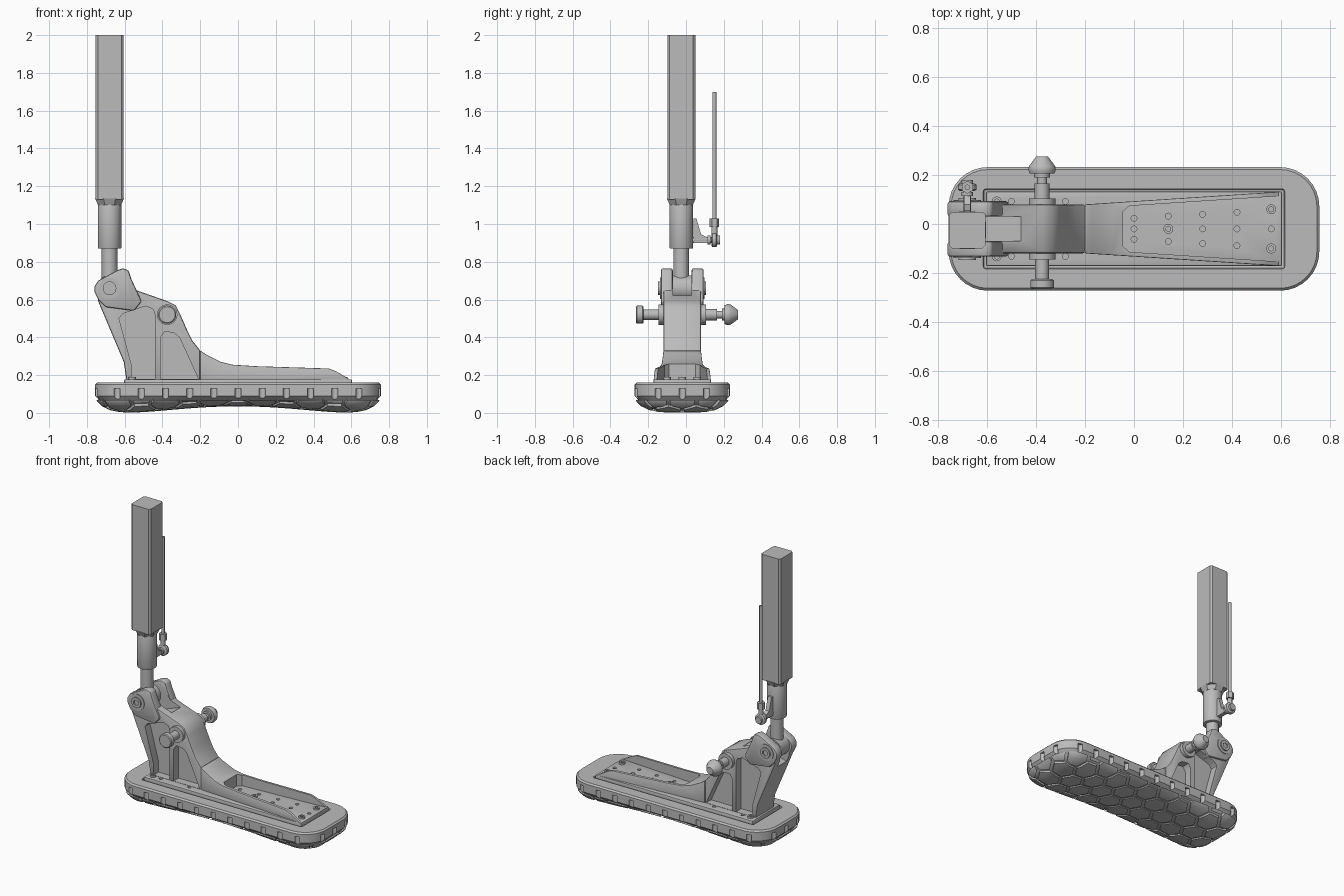
import bpy, bmesh, math
from mathutils import Vector, Matrix

if "Cube" in bpy.data.objects:
    bpy.data.objects.remove(bpy.data.objects["Cube"], do_unlink=True)

MID = -0.02          # centre plane of the foot along y
UNIT = 0.01          # profiles are written in hundredths
LEG_X = -0.68
PIVOT_X, PIVOT_Z = -0.375, 0.52

grey = bpy.data.materials.new("machined grey")
grey.use_nodes = True
grey.diffuse_color = (0.5, 0.5, 0.5, 1)
grey.node_tree.nodes["Principled BSDF"].inputs["Base Color"].default_value = grey.diffuse_color


def finish(name, bm):
    """Turn a bmesh into a linked, smooth-by-angle object."""
    bmesh.ops.recalc_face_normals(bm, faces=bm.faces)
    mesh = bpy.data.meshes.new(name)
    bm.to_mesh(mesh)
    bm.free()
    mesh.materials.append(grey)
    ob = bpy.data.objects.new(name, mesh)
    bpy.context.collection.objects.link(ob)
    return ob


def apply(ob, modifier):
    bpy.context.view_layer.objects.active = ob
    bpy.ops.object.modifier_apply(modifier=modifier.name)


def bevel(ob, width, segments=2):
    mod = ob.modifiers.new("edge rounding", "BEVEL")
    mod.width, mod.segments, mod.limit_method = width, segments, "ANGLE"
    mod.angle_limit = math.radians(40)
    apply(ob, mod)
    return ob


def boolean(ob, cutter, operation="DIFFERENCE"):
    mod = ob.modifiers.new("cut", "BOOLEAN")
    mod.object, mod.operation, mod.solver = cutter, operation, "EXACT"
    apply(ob, mod)
    bpy.data.objects.remove(cutter, do_unlink=True)


def add_prism(bm, points, low, high, place):
    """Extrude an outline from low to high; place maps (u, v, depth) to 3D."""
    a, b = [[bm.verts.new(place(u, v, d)) for u, v in points] for d in (low, high)]
    bm.faces.new(a)
    bm.faces.new(b)
    for i in range(len(a)):
        j = (i + 1) % len(a)
        bm.faces.new((a[i], a[j], b[j], b[i]))


def side_prism(name, points, low, high):
    """Side outline in hundredths (x, z), extruded along y about the centre."""
    bm = bmesh.new()
    add_prism(bm, points, low, high, lambda u, v, d: (u * UNIT, MID + d, v * UNIT))
    return finish(name, bm)


def plan_prism(name, points, low, high):
    """Plan outline in metres, extruded along z."""
    bm = bmesh.new()
    add_prism(bm, points, low, high, lambda u, v, d: (u, MID + v, d))
    return finish(name, bm)


def add_rod(bm, radius, start, end, sides=24, radius_end=None, spin=0.0):
    start, end = Vector(start), Vector(end)
    axis = end - start
    turn = axis.to_track_quat("Z", "Y").to_matrix().to_4x4() @ Matrix.Rotation(spin, 4, "Z")
    bmesh.ops.create_cone(bm, cap_ends=True, segments=sides, radius1=radius,
                          radius2=radius if radius_end is None else radius_end,
                          depth=axis.length, matrix=Matrix.Translation((start + end) / 2) @ turn)


def rod(name, *args, **kw):
    bm = bmesh.new()
    add_rod(bm, *args, **kw)
    return finish(name, bm)


def stepped_pin(name, x, z, steps, sides=24):
    """Turned part along y: steps are (y from centre, radius) in hundredths."""
    bm = bmesh.new()
    steps = [(steps[0][0], 0)] + steps + [(steps[-1][0], 0)]
    verts = [bm.verts.new((x + r * UNIT, MID + y * UNIT, z)) for y, r in steps]
    edges = [bm.edges.new(pair) for pair in zip(verts, verts[1:])]
    bmesh.ops.spin(bm, geom=verts + edges, cent=(x, 0, z), axis=(0, 1, 0),
                   angle=math.tau, steps=sides)
    bmesh.ops.remove_doubles(bm, verts=bm.verts, dist=0.0001)
    return finish(name, bm)


# Sole: rounded-rectangle rings, arched underneath
HALF_X, HALF_Y, CORNER = 0.756, 0.252, 0.16
PROFILE = [(1, 16), (0, 15), (0, 9), (1, 6), (3.5, 3.5), (8, 1.4), (13, 0.4), (20, 0)]


def sole(name, inset):
    bm = bmesh.new()
    rings = []
    for d, z in PROFILE:
        d, z = d * UNIT, z * UNIT
        if z < 0.08:
            d, z = d + inset, z + inset
        r = max(CORNER - d, 0.02)
        cx, cy = HALF_X - d - r, HALF_Y - d - r
        arc = [(cx + r * math.cos(t), cy + r * math.sin(t))
               for t in (math.pi / 2 * i / 8 for i in range(9))]
        half = arc + [(cx * (1 - i / 8), cy + r) for i in range(1, 16)]
        half += [(-x, y) for x, y in reversed(arc)]
        ring = []
        for side, pts in ((1, half), (-1, half[::-1])):
            for x, y in pts:
                arch = 0.035 * max(0, 1 - (x / 0.62) ** 2) ** 2 * max(0, 1 - z / 0.09)
                ring.append(bm.verts.new((x, MID + side * y, z + arch)))
        rings.append(ring)
    n = len(rings[0])
    for a, b in zip(rings, rings[1:]):
        for i in range(n):
            bm.faces.new((a[i], a[(i + 1) % n], b[(i + 1) % n], b[i]))
    for ring in (rings[0], rings[-1]):
        for i in range(n // 2 - 1):
            bm.faces.new((ring[i], ring[i + 1], ring[n - 2 - i], ring[n - 1 - i]))
    return finish(name, bm)


rubber_sole = sole("rubber_sole", 0.009)
PITCH = 0.128

# Side slots around the rim
bm = bmesh.new()
reach = lambda v, flat: math.sqrt(CORNER ** 2 - max(0, abs(v) - flat) ** 2)
spots = []
for side in (-1, 1):
    for i in range(-5, 6):
        x = i * PITCH
        spots.append((x, side * (HALF_Y - CORNER + reach(x, HALF_X - CORNER))))
    for y in (-PITCH, 0, PITCH):
        spots.append((side * (HALF_X - CORNER + reach(y, HALF_Y - CORNER)), y))
for x, y in spots:
    add_rod(bm, 0.017, (x, MID + y, 0.03), (x, MID + y, 0.13), sides=12)
boolean(rubber_sole, finish("slot_cutter", bm))

# Recess for the base plate
rect = lambda x, y: [(-x, -y), (x, -y), (x, y), (-x, y)]
boolean(rubber_sole, bevel(plan_prism("recess_cutter", rect(0.615, 0.163), 0.145, 0.3), 0.01))

# Hexagonal tread pads following the underside
bm = bmesh.new()
side_len = PITCH / 1.5
row = side_len * math.sqrt(3)
for i in range(-6, 7):
    for j in range(-3, 3):
        x, y = i * PITCH, MID + (j + (i % 2) / 2) * row
        add_rod(bm, side_len - 0.011, (x, y, -0.05), (x, y, 0.068), sides=6, spin=math.pi / 2)
bmesh.ops.rotate(bm, verts=bm.verts, cent=(0, 0, 0), matrix=Matrix.Identity(3))
tread_pads = finish("tread_pads", bm)
boolean(tread_pads, sole("tread_shape", 0), "INTERSECT")

# Base plate with drilled holes and corner screws
base_plate = bevel(plan_prism("base_plate", rect(0.603, 0.152), 0.14, 0.178), 0.006)
bm = bmesh.new()
holes = [(-0.5, 0.112), (-0.28, 0.112), (0, 0.043), (0.14, 0.052), (0.28, 0.06), (0.42, 0.068)]
holes += [(x, -y) for x, y in holes] + [(x, 0) for x in (0, 0.28, 0.42, 0.56)]
for x, y in holes:
    add_rod(bm, 0.012, (x, MID + y, 0.16), (x, MID + y, 0.2), sides=12)
boolean(base_plate, finish("hole_cutter", bm))
for k, (x, y) in enumerate([(-0.56, 0.112), (-0.56, -0.112), (0.56, 0.08), (0.56, -0.08), (0.14, 0)]):
    screw = rod(f"plate_screw_{k}", 0.02, (x, MID + y, 0.17), (x, MID + y, 0.19))
    boolean(screw, rod("socket", 0.011, (x, MID + y, 0.18), (x, MID + y, 0.2), sides=6))

# Ankle block with side pockets and a clevis slot
ankle = side_prism("ankle_block", [
    (-59, 17), (-60.5, 27), (-74, 59), (-75, 66), (-62, 75), (-58, 71), (-54, 65), (-37, 59),
    (-33, 57), (-30.5, 52), (-27, 44), (-24, 38), (-20, 33), (-20, 17)], -0.1, 0.1)
bevel(ankle, 0.01)
pockets = [[(-56.5, 18), (-56.5, 26), (-63, 50), (-61, 52.5), (-49, 56.5), (-45, 55), (-44, 52), (-44, 18)],
           [(-41, 18), (-41, 40), (-39, 43), (-34, 42.5), (-31, 40), (-21, 18)]]
for side in (-1, 1):
    for outline in pockets:
        low, high = sorted((side * 0.045, side * 0.2))
        boolean(ankle, side_prism("pocket_cutter", outline, low, high))
slot = [(-90, 50), (-68, 56), (-60, 57), (-46, 62), (-46, 90), (-90, 90)]
boolean(ankle, side_prism("slot_cutter", slot, -0.05, 0.05))

# Clevis ears, washers and ankle bolt
ear_outline = [(-70, 56), (-74, 60), (-76, 64), (-76, 67), (-74, 70), (-64, 75.5), (-61, 76.5),
               (-58, 75.5), (-56.5, 71), (-51, 59), (-55, 54)]
for label, side in (("left", 1), ("right", -1)):
    low, high = sorted((side * 0.05, side * 0.113))
    bevel(side_prism(f"{label}_clevis_ear", ear_outline, low, high), 0.01)
    at = lambda y: (LEG_X, MID + side * y, 0.66)
    rod(f"{label}_ankle_washer", 0.056, at(0.11), at(0.118), sides=32)
    head = rod(f"{label}_ankle_bolt_head", 0.036, at(0.11), at(0.127))
    boolean(head, rod("socket", 0.02, at(0.12), at(0.2), sides=6))

# Toe section with flared rails around an open tray
toe = side_prism("toe_rails", [(-20, 17), (-20, 33), (-17, 31), (-13, 29), (-9, 27), (-3, 25.5),
                               (10, 24.7), (48, 23.5), (52, 22), (59, 17.8), (59, 17)], -1, 1)
flare = lambda x: 0.1 + (x + 0.2) * 0.065
for v in toe.data.vertices:
    v.co.y = MID + math.copysign(flare(v.co.x), v.co.y - MID)
bevel(toe, 0.005)
inner = lambda x, trim: (x, flare(x) - trim)
edge = [inner(-0.045, 0.04), inner(-0.02, 0.018), inner(0.7, 0.018)]
boolean(toe, plan_prism("tray_cutter", edge + [(x, -y) for x, y in reversed(edge)], 0.1, 0.4))

# Cross pin with flat stop on one side and domed bumper on the other
stepped_pin("cross_pin", PIVOT_X, PIVOT_Z, [
    (-24.5, 4.2), (-24, 4.8), (-21, 4.8), (-20.5, 4.2), (-20.5, 2.8), (-12.5, 2.8), (-12.5, 5.4),
    (-9, 5.4), (9, 5.4), (12.5, 5.4), (12.5, 3), (18.5, 3), (18.5, 2), (21, 2), (21, 3.2),
    (22.5, 3.2), (22.5, 5), (24, 5.6), (25.5, 5.4), (28.5, 3.2), (29.5, 2.4)], sides=32)

# Leg: knuckle, stem, collar and chamfered square post
leg = lambda z: (LEG_X, MID - 0.005, z)
rod("ankle_knuckle", 0.068, (LEG_X, MID - 0.048, 0.66), (LEG_X, MID + 0.048, 0.66), sides=32)
rod("leg_stem", 0.042, leg(0.66), leg(0.88), sides=12)
bevel(rod("leg_collar", 0.062, leg(0.87), leg(1.12), sides=32), 0.004)
half, cut = 0.074, 0.062
octagon = [(half, -cut), (half, cut), (cut, half), (-cut, half),
           (-half, cut), (-half, -cut), (-cut, -half), (cut, -half)]
post = plan_prism("leg_post", [(LEG_X + x, y - 0.005) for x, y in octagon], 1.13, 2)
bm = bmesh.new()
rod("post_neck", half * 1.12, leg(1.135), leg(1.1), sides=8, radius_end=0.066, spin=math.pi / 8)

# Side linkage: gusset, bolt, rod eye and push rod
ROD_Y = 0.15 - MID
gusset = [(0.04, 0.9), (0.12, 0.9), (0.12, 0.925), (0.08, 0.945), (0.055, 1.03), (0.04, 1.03)]
bm = bmesh.new()
add_prism(bm, gusset, -0.014, 0.014, lambda u, v, d: (LEG_X + d, u, v))
finish("link_gusset", bm)
stepped_pin("link_bolt", LEG_X, 0.915, [(5, 1.5), (13.5, 1.5), (13.5, 2.4), (15, 2.4), (15, 1.6),
                                        (18.5, 1.6), (18.5, 2.4), (20, 2.4)], sides=12)
stepped_pin("rod_eye", LEG_X, 0.915, [(15.5, 3), (16, 3.8), (18, 3.8), (18.5, 3)])
for name, radius, low, high, sides in (("rod_eye_shank", 0.016, 0.94, 0.99, 12),
                                       ("rod_lock_nut", 0.026, 0.985, 1.03, 6),
                                       ("push_rod", 0.011, 1.02, 1.7, 12)):
    rod(name, radius, (LEG_X, MID + ROD_Y, low), (LEG_X, MID + ROD_Y, high), sides=sides)

# Smooth rounded parts while keeping hard edges
for ob in bpy.context.collection.objects:
    ob.select_set(ob.type == "MESH" and grey.name in ob.data.materials)
bpy.ops.object.shade_smooth_by_angle(angle=math.radians(35))
